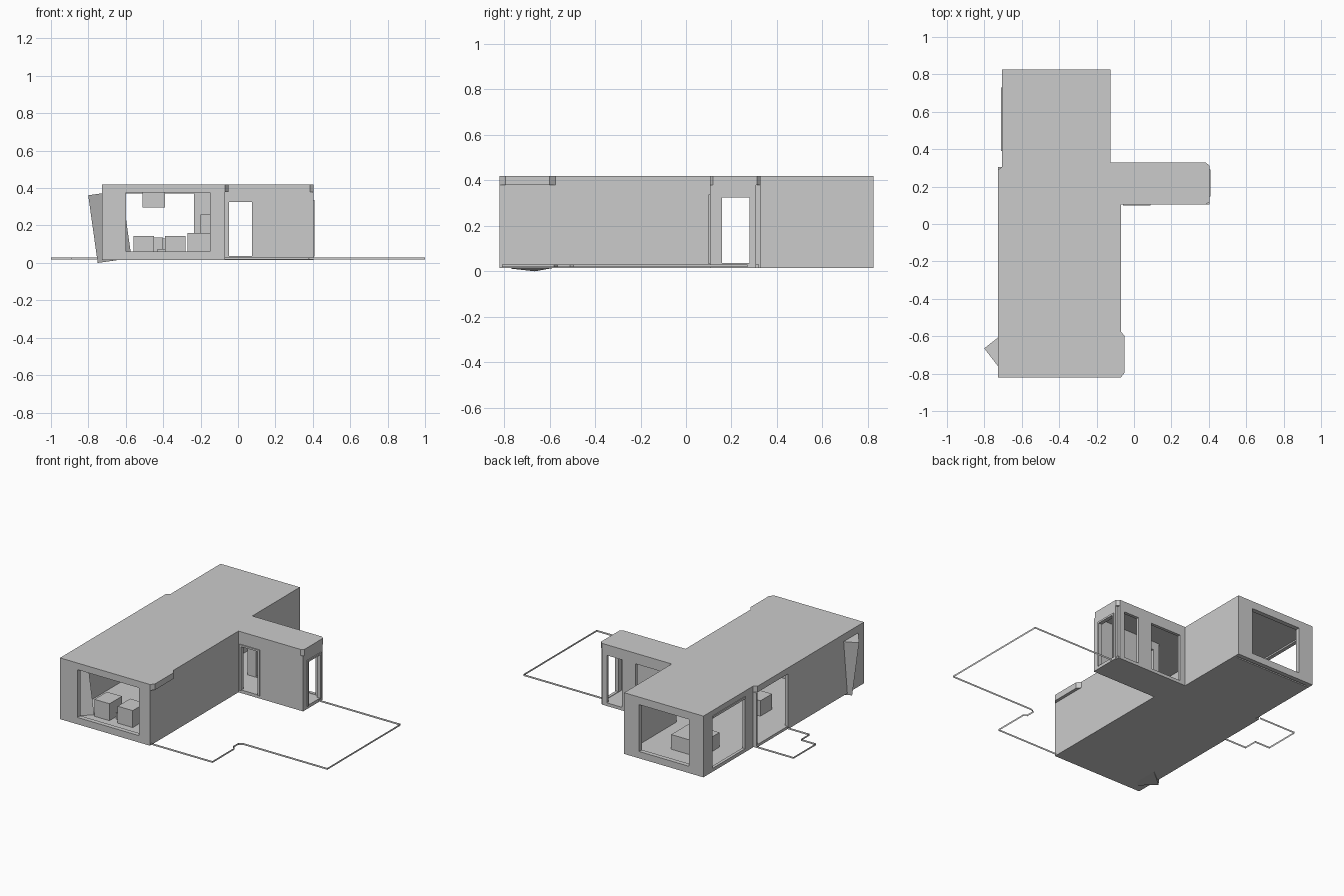
import bpy, bmesh, math
from mathutils import Matrix, Vector

if "Cube" in bpy.data.objects:
    bpy.data.objects.remove(bpy.data.objects["Cube"])

BASE, FLOOR, CEIL, TOP = 0.015, 0.033, 0.38, 0.42


def add_object(name, mesh):
    ob = bpy.data.objects.new(name, mesh)
    bpy.context.collection.objects.link(ob)
    return ob


def plate(name, loops, lo, hi, axes):
    """Extruded flat outline; loops after the first are holes."""
    cu = bpy.data.curves.new(name + "_outline", 'CURVE')
    cu.dimensions, cu.fill_mode = '2D', 'BOTH'
    cu.extrude = (hi - lo) / 2
    for pts in loops:
        sp = cu.splines.new('POLY')
        sp.points.add(len(pts) - 1)
        for p, (u, v) in zip(sp.points, pts):
            p.co = (u, v, 0, 1)
        sp.use_cyclic_u = True
    tmp = bpy.data.objects.new(name + "_outline", cu)
    bpy.context.collection.objects.link(tmp)
    bpy.context.view_layer.update()
    me = bpy.data.meshes.new_from_object(
        tmp.evaluated_get(bpy.context.evaluated_depsgraph_get()))
    bpy.data.objects.remove(tmp)
    bpy.data.curves.remove(cu)
    mid = (lo + hi) / 2
    for v in me.vertices:
        a, b, c = v.co.x, v.co.y, v.co.z + mid
        v.co = {'xy': (a, b, c), 'xz': (a, c, b), 'yz': (c, a, b)}[axes]
    for p in me.polygons:
        p.use_smooth = False
    bm = bmesh.new()
    bm.from_mesh(me)
    bmesh.ops.remove_doubles(bm, verts=bm.verts, dist=1e-5)
    bmesh.ops.recalc_face_normals(bm, faces=bm.faces)
    bm.to_mesh(me)
    bm.free()
    return add_object(name, me)


def rect(u0, u1, v0, v1):
    return [(u0, v0), (u1, v0), (u1, v1), (u0, v1)]


def wall(name, axes, lo, hi, u0, u1, holes=()):
    plate(name, [rect(u0, u1, BASE, CEIL)] + [rect(*h) for h in holes], lo, hi, axes)


def box(name, x0, x1, y0, y1, z0, z1, matrix=None):
    bm = bmesh.new()
    bmesh.ops.create_cube(bm, size=1)
    for v in bm.verts:
        v.co = Vector(((x0 + x1) / 2 + v.co.x * (x1 - x0),
                       (y0 + y1) / 2 + v.co.y * (y1 - y0),
                       (z0 + z1) / 2 + v.co.z * (z1 - z0)))
    if matrix:
        bm.transform(matrix)
    me = bpy.data.meshes.new(name)
    bm.to_mesh(me)
    bm.free()
    return add_object(name, me)


def ribbon(name, pts, z0=0.018, z1=0.03):
    n = len(pts)
    verts = [(x, y, z0) for x, y in pts] + [(x, y, z1) for x, y in pts]
    me = bpy.data.meshes.new(name)
    me.from_pydata(verts, [], [(i, i + 1, n + i + 1, n + i) for i in range(n - 1)])
    add_object(name, me)


def door_frame(name, axes, lo, hi, u0, u1, top):
    t = 0.012
    plate(name, [[(u0 - t, FLOOR), (u0, FLOOR), (u0, top), (u1, top), (u1, FLOOR),
                  (u1 + t, FLOOR), (u1 + t, top + t), (u0 - t, top + t)]], lo, hi, axes)


# Roof with small eaves, and floor slab
plate("roof", [[(-.728, -.82), (-.07, -.82), (-.05, -.795), (-.05, -.6), (-.07, -.575),
                (-.07, .105), (.385, .105), (.403, .118), (.403, .312), (.385, .328),
                (-.125, .328), (-.125, .825), (-.705, .825), (-.705, .305), (-.728, .29),
                (-.728, -.82)][:-1]], CEIL, TOP, 'xy')
plate("floor", [[(-.725, -.81), (-.073, -.81), (-.073, .11), (.395, .11), (.395, .32),
                 (-.13, .32), (-.13, .785), (-.70, .785), (-.70, .3), (-.725, .3)]],
      BASE, FLOOR, 'xy')

# Main block walls
wall("front_wall", 'xz', -.82, -.79, -.728, -.07, [(-.6, -.15, .06, .376)])
wall("front_east_wall", 'yz', -.09, -.07, -.79, .105)
wall("front_west_wall", 'yz', -.728, -.708, -.79, -.025)
wall("rear_wall", 'xz', .795, .825, -.705, -.125, [(-.6, -.235, .06, .37)])
wall("rear_east_wall", 'yz', -.145, -.125, .328, .795)
wall("rear_west_wall", 'yz', -.705, -.685, .305, .795, [(.39, .73, .038, .37)])
box("entrance_post", -.728, -.7, .29, .305, FLOOR, CEIL)
box("rear_window_canopy", -.71, -.705, .39, .73, .37, .385)

# Side wing walls with openings
wall("wing_south_wall", 'xz', .105, .125, -.09, .403, [(-.048, .075, .036, .325)])
wall("wing_north_wall", 'xz', .308, .328, -.145, .385,
     [(-.085, .14, .036, .35), (.24, .35, .036, .35)])
wall("wing_end_wall", 'yz', .383, .403, .125, .308, [(.158, .28, .036, .325)])
door_frame("south_door_frame", 'xz', .098, .105, -.048, .075, .325)
door_frame("end_door_frame", 'yz', .403, .409, .158, .28, .325)
door_frame("north_door_frame", 'xz', .322, .328, .24, .35, .35)

# Leaning chimney block through the west wall
lean = (Matrix.Translation((-.75, -.665, 0)) @ Matrix.Rotation(math.radians(-8), 4, 'Y')
        @ Matrix.Rotation(math.radians(-52), 4, 'Z'))
box("leaning_chimney", 0, .13, 0, .13, 0, .365, lean)

# Furniture
for side, x in (("left", -.56), ("right", -.39)):
    box(side + "_armchair", x, x + .11, -.7, -.57, FLOOR, .145)
box("low_table", -.43, -.39, -.66, -.6, FLOOR, .075)
box("sideboard", -.27, -.15, -.5, -.35, FLOOR, .16)
box("tall_cabinet", -.2, -.15, -.3, -.2, FLOOR, .26)
box("dining_table", -.51, -.4, -.17, -.05, FLOOR, .135)
box("hanging_cabinet", -.51, -.39, -.17, -.05, .295, CEIL)
box("bed", -.56, -.34, .45, .64, FLOOR, .13)

# Terrace edge strips
ribbon("east_terrace_edge", [(-.07, -.81), (.38, -.81), (.38, -.58), (.36, -.565),
                             (.36, -.51), (.385, -.495), (1, -.495), (1, .27), (.403, .27)])
ribbon("west_terrace_edge", [(-.728, .305), (-1, .305), (-1, .07), (-.89, .07),
                             (-.89, -.02), (-.728, -.02)])
